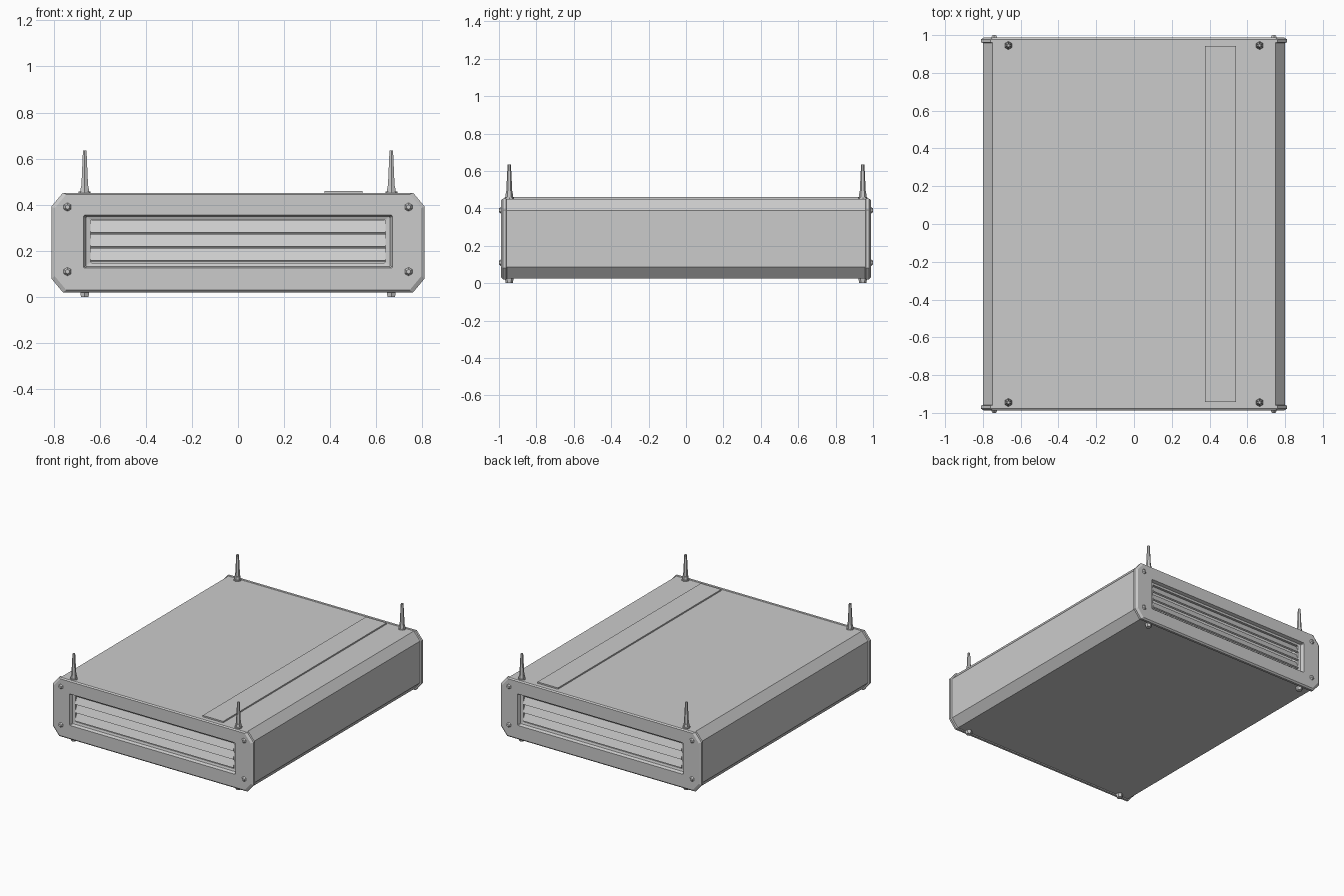
import bpy, bmesh
from math import radians
from mathutils import Matrix

if "Cube" in bpy.data.objects:
    bpy.data.objects.remove(bpy.data.objects["Cube"])


def finish(name, bm):
    bmesh.ops.recalc_face_normals(bm, faces=bm.faces[:])
    me = bpy.data.meshes.new(name)
    bm.to_mesh(me)
    bm.free()
    ob = bpy.data.objects.new(name, me)
    bpy.context.collection.objects.link(ob)
    return ob


def octagon(hx, z0, z1, cx, cz, y):
    """Rectangle with chamfered corners in the xz plane."""
    return [(hx - cx, y, z0), (hx, y, z0 + cz), (hx, y, z1 - cz), (hx - cx, y, z1),
            (cx - hx, y, z1), (-hx, y, z1 - cz), (-hx, y, z0 + cz), (cx - hx, y, z0)]


def loft(name, rings, cap_last=False):
    bm = bmesh.new()
    loops = [[bm.verts.new(p) for p in r] for r in rings]
    for a, b in zip(loops, loops[1:]):
        for i in range(len(a)):
            j = (i + 1) % len(a)
            bm.faces.new((a[i], a[j], b[j], b[i]))
    if cap_last:
        bm.faces.new(loops[-1])
    return finish(name, bm)


def mirror(ob, x=False, y=False):
    # an origin at the world centre makes the mirror planes x = 0 and y = 0
    m = ob.modifiers.new("mirror", 'MIRROR')
    m.use_axis = (x, y, False)


def box(name, size, loc, rot_x=0):
    bm = bmesh.new()
    bmesh.ops.create_cube(bm, size=1, matrix=Matrix.Translation(loc)
                          @ Matrix.Rotation(radians(rot_x), 4, 'X')
                          @ Matrix.Diagonal((*size, 1)))
    return finish(name, bm)


def cone(bm, r1, r2, depth, loc, rot=Matrix(), segs=6):
    bmesh.ops.create_cone(bm, cap_ends=True, segments=segs, radius1=r1, radius2=r2,
                          depth=depth, matrix=Matrix.Translation(loc) @ rot)


# Casing sleeve
loft("casing", [octagon(0.80, 0.026, 0.45, 0.05, 0.06, y) for y in (-0.966, 0.966)])

# End plates with recessed windows
plate = loft("end_plate", [
    octagon(0.79, 0.03, 0.445, 0.05, 0.06, -0.955),
    octagon(0.81, 0.02, 0.452, 0.05, 0.06, -0.962),
    octagon(0.81, 0.02, 0.452, 0.05, 0.06, -0.978),
    octagon(0.795, 0.03, 0.445, 0.05, 0.06, -0.988),
    octagon(0.67, 0.125, 0.355, 0.004, 0.004, -0.988),
    octagon(0.66, 0.132, 0.348, 0.004, 0.004, -0.965),
    octagon(0.64, 0.148, 0.335, 0.004, 0.004, -0.96),
    octagon(0.64, 0.148, 0.335, 0.004, 0.004, -0.90)], cap_last=True)
mirror(plate, y=True)

# Louvre slats
for i, z in enumerate((0.182, 0.243, 0.304)):
    mirror(box(f"slat_{i + 1}", (1.278, 0.012, 0.058), (0, -0.952, z), -25), y=True)

# Raised strip on the lid
box("top_strip", (0.165, 1.885, 0.02), (0.4575, 0.0, 0.45))

# Hanging rods with nuts, and the bolt ends under the casing
bm = bmesh.new()
cone(bm, 0.026, 0.026, 0.008, (0.665, -0.945, 0.453), segs=8)
cone(bm, 0.022, 0.019, 0.025, (0.665, -0.945, 0.468))
cone(bm, 0.017, 0.009, 0.16, (0.665, -0.945, 0.555))
mirror(finish("hanging_rods", bm), x=True, y=True)

bm = bmesh.new()
cone(bm, 0.019, 0.024, 0.03, (0.665, -0.945, 0.015))
mirror(finish("bottom_nuts", bm), x=True, y=True)

# Screws on the end plates
bm = bmesh.new()
for z in (0.11, 0.39):
    cone(bm, 0.02, 0.01, 0.014, (0.74, -0.993, z), Matrix.Rotation(radians(90), 4, 'X'))
mirror(finish("plate_screws", bm), x=True, y=True)
